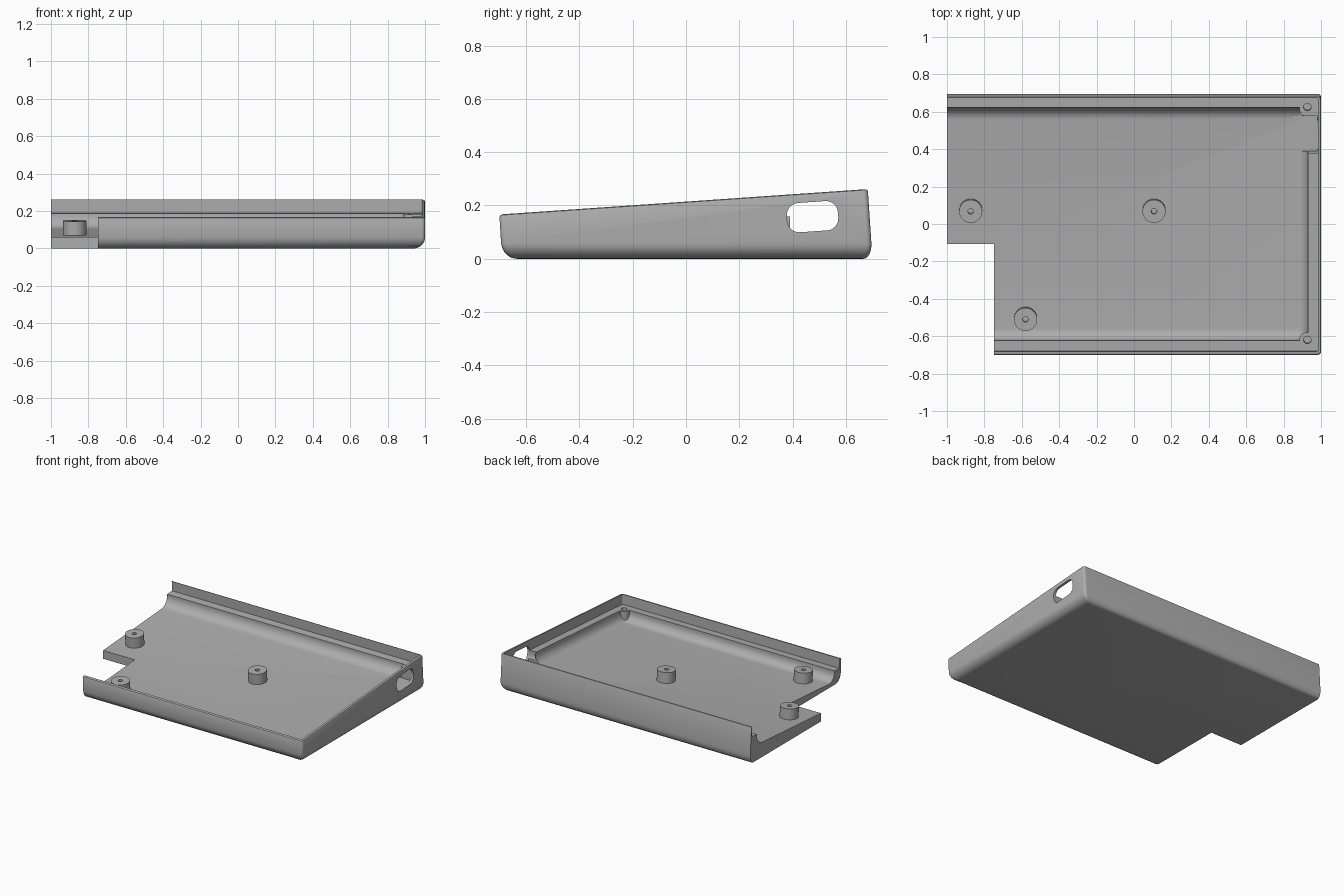
import bpy, bmesh, math
from mathutils import Vector

if "Cube" in bpy.data.objects:
    bpy.data.objects.remove(bpy.data.objects["Cube"])

SLOPE = 0.069                      # tilt of floor, ledge and rim
FLOOR, LEDGE, RIM = 0.0675, 0.1435, 0.2145   # heights at y = 0

grey = bpy.data.materials.new("warm grey plastic")
grey.diffuse_color = (0.42, 0.42, 0.42, 1)
grey.use_nodes = True
grey.node_tree.nodes["Principled BSDF"].inputs["Base Color"].default_value = grey.diffuse_color


def tilted(base):
    return lambda y: base + SLOPE * y


def flat(z):
    return lambda y: z


def ring(x0, x1, y0, y1, height, r=0.0, steps=5):
    """Rectangle with rounded corners on its right side."""
    pts = [(x0, y1), (x0, y0)]
    for cy, a0 in ((y0 + r, -90), (y1 - r, 0)):
        for i in range(steps + 1):
            a = math.radians(a0 + 90 * i / steps)
            pts.append((x1 - r + r * math.cos(a), cy + r * math.sin(a)))
    return [Vector((x, y, height(y))) for x, y in pts]


def loft(name, rings):
    """Skin a stack of rings into a closed solid."""
    bm = bmesh.new()
    rows = [[bm.verts.new(p) for p in r] for r in rings]
    n = len(rows[0])
    for a, b in zip(rows, rows[1:]):
        for i in range(n):
            j = (i + 1) % n
            bm.faces.new((a[i], a[j], b[j], b[i]))
    bm.faces.new(rows[0][::-1])
    bm.faces.new(rows[-1])
    bmesh.ops.recalc_face_normals(bm, faces=bm.faces)
    return finish(name, bm)


def finish(name, bm):
    me = bpy.data.meshes.new(name)
    bm.to_mesh(me)
    bm.free()
    ob = bpy.data.objects.new(name, me)
    me.materials.append(grey)
    bpy.context.collection.objects.link(ob)
    return ob


def combine(target, tool, operation='DIFFERENCE'):
    mod = target.modifiers.new("cut", 'BOOLEAN')
    mod.operation, mod.object, mod.solver = operation, tool, 'EXACT'
    bpy.context.view_layer.objects.active = target
    bpy.ops.object.modifier_apply(modifier=mod.name)
    bpy.data.objects.remove(tool)


def lathe(name, profile, location, segments=32):
    """Turn a (radius, height) profile about an axis square to the floor."""
    bm = bmesh.new()
    vs = [bm.verts.new((r, 0, z)) for r, z in profile]
    es = [bm.edges.new(p) for p in zip(vs, vs[1:])]
    bmesh.ops.spin(bm, geom=vs + es, axis=(0, 0, 1), cent=(0, 0, 0),
                   angle=math.tau, steps=segments, use_duplicate=False)
    bmesh.ops.remove_doubles(bm, verts=bm.verts, dist=1e-5)
    bmesh.ops.recalc_face_normals(bm, faces=bm.faces)
    ob = finish(name, bm)
    ob.location = location
    ob.rotation_euler.x = math.atan(SLOPE)
    return ob


def smooth(ob):
    bpy.ops.object.select_all(action='DESELECT')
    ob.select_set(True)
    bpy.context.view_layer.objects.active = ob
    bpy.ops.object.shade_smooth_by_angle(angle=math.radians(30))


# Outer shell: rounded underside, leaning walls, sloping rim
rings = []
for i in range(9):
    a = math.radians(90 * i / 8)
    k, z = 1 - math.sin(a), 0.06 * (1 - math.cos(a))
    rings.append(ring(-1, 1 - 0.06 * k, -0.69 + 0.055 * k - 0.07 * z,
                      0.70 - 0.035 * k - 0.07 * z, flat(z), 0.018))
for inset, drop in ((0, 0.01), (0.003, 0.003), (0.01, 0)):
    rings.append(ring(-1, 1 - inset, -0.70 + inset, 0.683 - inset,
                      tilted(RIM - drop), 0.018 - inset * 0.5))
tray = loft("tray_shell", rings)

# Main hollow with a coved edge where wall meets floor
rings = []
for i in range(9):
    a = math.radians(90 * i / 8)
    k, h = 1 - math.sin(a), 0.065 * (1 - math.cos(a))
    rings.append(ring(-1.2, 0.93 - 0.06 * k, -0.622 + 0.065 * k,
                      0.622 - 0.065 * k, tilted(FLOOR + h), 0.02))
rings.append(ring(-1.2, 0.93, -0.625, 0.62, tilted(RIM + 0.1), 0.02))
combine(tray, loft("hollow_cutter", rings))

# Corner screw posts fill the hollow's two right corners
for y0, y1 in ((-0.67, -0.58), (0.575, 0.655)):
    rows = [ring(-0.97, -0.885, -y1, -y0, flat(0), 0.035)] * 2
    post = [[Vector((-p.x, -p.y, base - SLOPE * p.y)) for p in row]
            for row, base in zip(rows, (FLOOR - 0.01, LEDGE - 0.001))]
    combine(tray, loft("corner_post", post), 'UNION')

# Rebate above the ledge, leaving a thin lip
combine(tray, loft("rebate_cutter", [
    ring(-1.2, 0.983, -0.680, 0.676, tilted(LEDGE), 0.008),
    ring(-1.2, 0.983, -0.684, 0.670, tilted(RIM + 0.1), 0.008)]))

# Pocket behind the port, and the front left notch
combine(tray, loft("pocket_cutter", [
    ring(0.85, 0.981, 0.39, 0.578, tilted(b)) for b in (FLOOR + 0.0005, RIM - 0.02)]))
combine(tray, loft("notch_cutter", [
    ring(-1.3, -0.748, -0.9, -0.108, flat(z)) for z in (-0.1, 0.5)]))

# Rounded port opening through the right wall
port = []
for x in (0.93, 1.1):
    row = []
    for sy, sz, a0 in ((1, 1, 0), (-1, 1, 90), (-1, -1, 180), (1, -1, 270)):
        for i in range(7):
            a = math.radians(a0 + 15 * i)
            y = 0.051 * sy + 0.045 * math.cos(a)
            z = 0.010 * sz + 0.045 * math.sin(a)
            row.append(Vector((x, 0.475 + y - SLOPE * z, 0.158 + z + SLOPE * y)))
    port.append(row)
combine(tray, loft("port_cutter", port))

# Screw holes in the corner posts
for y in (-0.62, 0.625):
    drill = lathe("screw_drill", [(0, -0.055), (0.02, -0.055), (0.02, 0.05), (0, 0.05)],
                  (0.927, y, LEDGE + SLOPE * y), 20)
    bpy.context.view_layer.update()
    combine(tray, drill)
smooth(tray)

# Standoffs with blind screw holes
for i, (x, y) in enumerate(((-0.873, 0.073), (0.107, 0.073), (-0.58, -0.505))):
    smooth(lathe(f"standoff_{i + 1}",
                 [(0.062, -0.008), (0.062, 0.076), (0.015, 0.076), (0.015, 0.02), (0, 0.02)],
                 (x, y, FLOOR + SLOPE * y)))
